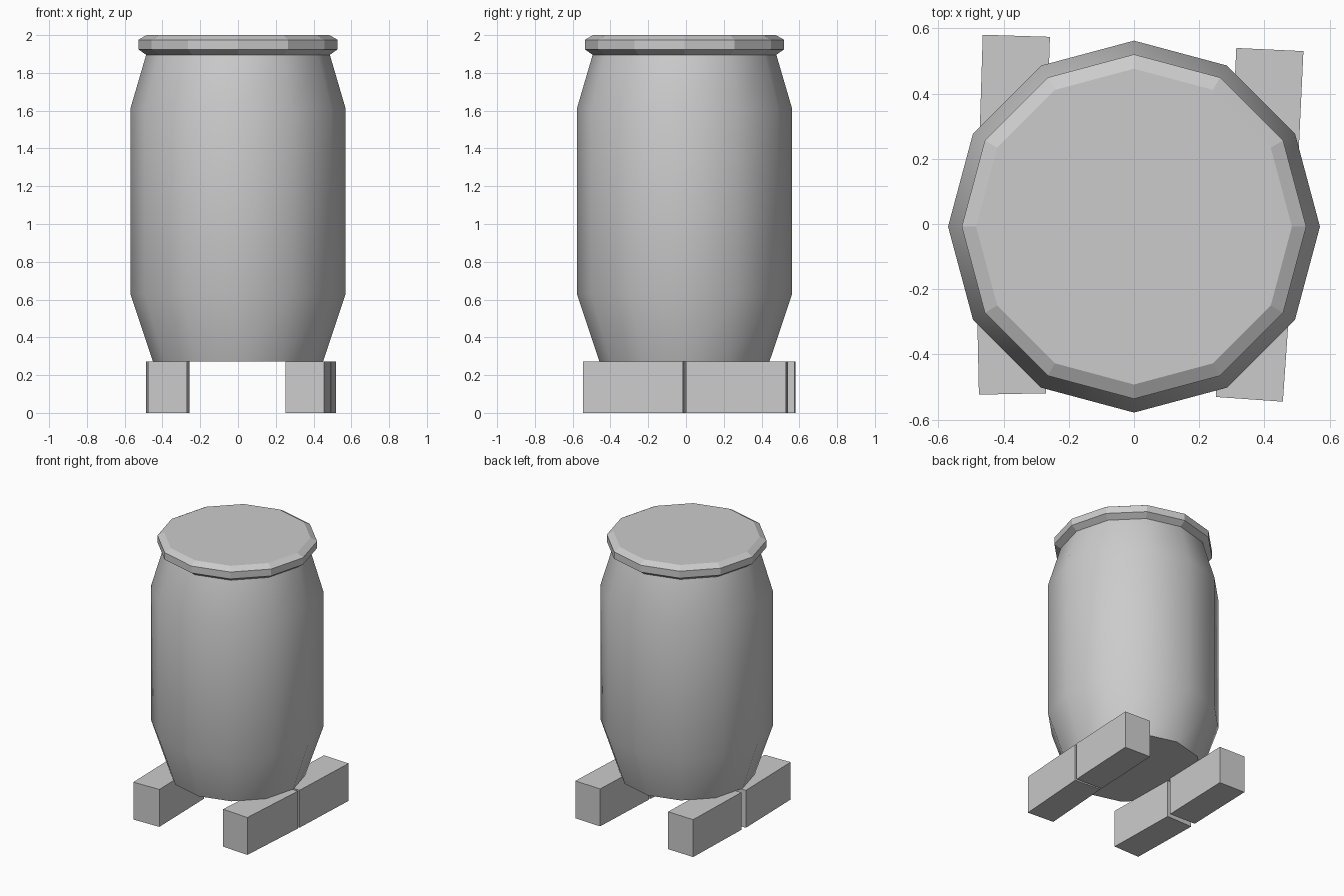
import bpy, bmesh, math
from mathutils import Matrix, Vector

cube = bpy.data.objects.get("Cube")
if cube:
    bpy.data.objects.remove(cube, do_unlink=True)

SIDES = 12
CENTRE_Y = -0.008
BLOCK_SIZE = Vector((0.206, 0.53, 0.272))

grey = bpy.data.materials.new("plain grey")
grey.use_nodes = True
grey.diffuse_color = (0.6, 0.6, 0.6, 1)
grey.node_tree.nodes["Principled BSDF"].inputs["Base Color"].default_value = (0.6, 0.6, 0.6, 1)


def make_object(name, bm):
    bmesh.ops.recalc_face_normals(bm, faces=bm.faces)
    mesh = bpy.data.meshes.new(name)
    bm.to_mesh(mesh)
    bm.free()
    mesh.materials.append(grey)
    obj = bpy.data.objects.new(name, mesh)
    bpy.context.collection.objects.link(obj)
    return obj


def turned(name, profile):
    """Closed turned solid from (radius, height) pairs."""
    bm = bmesh.new()
    rings = []
    for radius, z in profile:
        angles = [math.tau * i / SIDES for i in range(SIDES)]
        rings.append([bm.verts.new((radius * math.cos(a), CENTRE_Y + radius * math.sin(a), z))
                      for a in angles])
    for low, high in zip(rings, rings[1:]):
        for i in range(SIDES):
            j = (i + 1) % SIDES
            bm.faces.new((low[i], low[j], high[j], high[i]))
    bm.faces.new(rings[0][::-1])
    bm.faces.new(rings[-1])
    return make_object(name, bm)


def support_block(name, x, y, degrees):
    """Box standing on the ground, turned slightly about z."""
    bm = bmesh.new()
    place = (Matrix.Translation((x, y, BLOCK_SIZE.z / 2))
             @ Matrix.Rotation(math.radians(degrees), 4, 'Z')
             @ Matrix.Diagonal((*BLOCK_SIZE, 1)))
    bmesh.ops.create_cube(bm, size=1, matrix=place)
    return make_object(name, bm)


# Smooth bulging body
body = turned("barrel_body", [(0.45, 0.272), (0.57, 0.63), (0.57, 1.61), (0.485, 1.9)])
bpy.ops.object.select_all(action='DESELECT')
body.select_set(True)
bpy.context.view_layer.objects.active = body
bpy.ops.object.shade_smooth_by_angle(angle=math.radians(40))

# Faceted lid with bevelled rim
turned("lid", [(0.485, 1.895), (0.528, 1.925), (0.528, 1.975), (0.484, 2.0)])

# Four loosely placed blocks under the barrel
support_block("front_left_block", 0.372, -0.273, -4.0)
support_block("back_left_block", 0.404, 0.270, -2.7)
support_block("front_right_block", -0.378, -0.256, 1.2)
support_block("back_right_block", -0.369, 0.312, -1.8)
